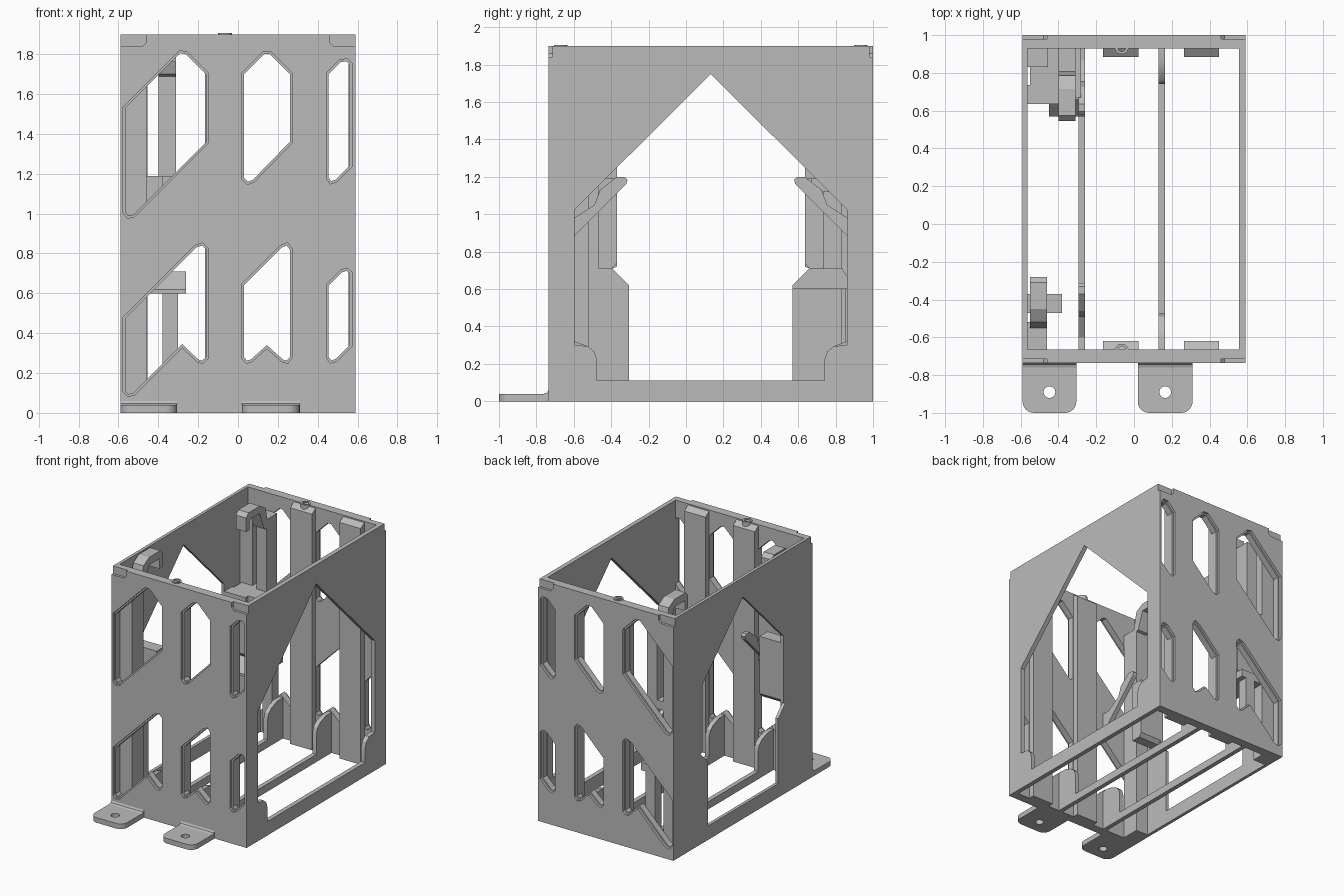
import bpy, bmesh, math
from mathutils import Matrix, Vector

if "Cube" in bpy.data.objects:
    bpy.data.objects.remove(bpy.data.objects["Cube"])

grey = bpy.data.materials.new("grey plastic")
grey.diffuse_color = (0.5, 0.5, 0.5, 1)
grey.use_nodes = True
grey.node_tree.nodes["Principled BSDF"].inputs["Base Color"].default_value = grey.diffuse_color

# Local (u, v, w) to world for a sheet facing each axis
FRAMES = {
    "x": Matrix(((0, 0, 1), (1, 0, 0), (0, 1, 0))),
    "y": Matrix(((1, 0, 0), (0, 0, -1), (0, 1, 0))),
    "z": Matrix.Identity(3),
}


def plate(name, axis, lo, hi, outline, holes=()):
    """Extruded flat outline with holes, spanning lo..hi along the axis."""
    cu = bpy.data.curves.new(name, "CURVE")
    cu.dimensions = "2D"
    cu.fill_mode = "BOTH"
    cu.extrude = (hi - lo) / 2
    for pts in (outline, *holes):
        s = cu.splines.new("POLY")
        s.points.add(len(pts) - 1)
        for p, (u, v) in zip(s.points, pts):
            p.co = (u, v, 0, 1)
        s.use_cyclic_u = True
    tmp = bpy.data.objects.new(name + "_outline", cu)
    bpy.context.collection.objects.link(tmp)
    bpy.context.view_layer.update()
    dg = bpy.context.evaluated_depsgraph_get()
    me = bpy.data.meshes.new_from_object(tmp.evaluated_get(dg))
    bpy.data.objects.remove(tmp)
    me.transform(FRAMES[axis].to_4x4())
    mid = Vector([(lo + hi) / 2 if a == axis else 0 for a in "xyz"])
    me.transform(Matrix.Translation(mid))
    bm = bmesh.new()
    bm.from_mesh(me)
    bmesh.ops.remove_doubles(bm, verts=bm.verts, dist=1e-5)
    bmesh.ops.recalc_face_normals(bm, faces=bm.faces)
    bm.to_mesh(me)
    bm.free()
    me.materials.clear()
    me.materials.append(grey)
    me.name = name
    ob = bpy.data.objects.new(name, me)
    bpy.context.collection.objects.link(ob)
    return ob


def rect(u0, u1, v0, v1):
    return [(u0, v0), (u1, v0), (u1, v1), (u0, v1)]


def box(name, x0, x1, y0, y1, z0, z1):
    return plate(name, "z", z0, z1, rect(x0, x1, y0, y1))


def circle(cx, cy, r, n=24):
    return [(cx + r * math.cos(2 * math.pi * i / n),
             cy + r * math.sin(2 * math.pi * i / n)) for i in range(n)]


def grow(pts, d):
    """Offset a clockwise outline outward by d."""
    out = []
    for i, p in enumerate(pts):
        p = Vector(p)
        a = (p - Vector(pts[i - 1])).normalized()
        b = (Vector(pts[(i + 1) % len(pts)]) - p).normalized()
        na, nb = Vector((-a.y, a.x)), Vector((-b.y, b.x))
        out.append(tuple(p + (na + nb) * d / max(1 + na.dot(nb), 0.4)))
    return out


def flip(pts):
    """Mirror a (y, z) profile from the front end to the back end."""
    return [(0.265 - y, z) for y, z in pts]


# Window outlines, clockwise in (x, z)
windows = [
    [(-.565, 1.53), (-.29, 1.805), (-.26, 1.8), (-.16, 1.7), (-.16, 1.36),
     (-.525, .995), (-.55, .99), (-.565, 1.01)],
    [(.03, 1.7), (.13, 1.8), (.16, 1.8), (.26, 1.7), (.26, 1.36),
     (.075, 1.17), (.05, 1.16), (.03, 1.18)],
    [(.455, 1.7), (.515, 1.76), (.545, 1.765), (.56, 1.75), (.56, 1.24),
     (.49, 1.17), (.468, 1.163), (.455, 1.18)],
    [(-.565, .475), (-.21, .83), (-.18, .84), (-.16, .82), (-.16, .28),
     (-.18, .262), (-.2, .268), (-.28, .345), (-.525, .1), (-.55, .095), (-.565, .11)],
    [(.03, .64), (.22, .83), (.245, .84), (.26, .82), (.26, .28), (.245, .262),
     (.225, .268), (.145, .34), (.065, .268), (.045, .262), (.03, .28)],
    [(.455, .64), (.52, .705), (.545, .713), (.56, .7), (.56, .34),
     (.49, .27), (.468, .263), (.455, .28)],
]
wide = [grow(w, 0.012) for w in windows]
full = rect(-.59, .59, 0, 1.9)
notched = [(-.59, 0), (.59, 0), (.59, 1.84), (.48, 1.84), (.46, 1.86), (.46, 1.9),
           (-.46, 1.9), (-.46, 1.86), (-.48, 1.84), (-.59, 1.84)]

# Front and back walls: outer skin with stepped window rims
plate("front_wall", "y", -.715, -.665, full, windows)
plate("front_wall_skin", "y", -.735, -.715, notched, wide)
plate("back_wall", "y", .93, .98, full, windows)
plate("back_wall_skin", "y", .98, 1.0, notched, wide)

# Side walls with gabled openings
half = [(-.475, .11), (-.475, .22), (-.49, .265), (-.525, .295), (-.595, .3), (-.595, 1.025)]
gable = half + [(.1325, 1.75)] + flip(half)[::-1]
plate("right_wall", "x", .555, .59, rect(-.665, .93, 0, 1.9), [gable])
half = [(-.305, .11), (-.305, .62), (-.395, .71), (-.37, .72), (-.37, 1.25)]
gable = half + [(.1325, 1.75)] + flip(half)[::-1]
plate("left_wall", "x", -.59, -.565, rect(-.665, .93, 0, 1.9), [gable])

# Floor strips
for name, x in (("left", -.295), ("right", .13)):
    box(name + "_floor_strip", x, x + .035, -.665, .93, 0, .06)

# Low ribs, slanted arms, inner pads and bosses at both ends
rib = [(-.665, 0), (-.475, 0), (-.475, .22), (-.49, .265), (-.525, .295), (-.595, .32), (-.665, .32)]
arm = [(-.665, .8), (-.6, .88), (-.32, 1.16), (-.313, 1.185), (-.33, 1.2), (-.37, 1.2),
       (-.46, 1.13), (-.49, 1.05), (-.6, .98), (-.665, .98)]
for end, f in (("front", lambda p: p), ("back", flip)):
    for side, x in (("left", -.295), ("right", .13)):
        plate(f"{end}_{side}_rib", "x", x, x + .035, f(rib))
    plate(f"{end}_slanted_arm", "x", -.295, -.26, f(arm))
    pad = [(-.665, .0), (-.62, .0), (-.62, 1.86), (-.665, 1.89)]
    for side, x0, x1 in (("left", -.165, .025), ("right", .265, .45)):
        plate(f"{end}_{side}_pad", "x", x0, x1, f(pad))
    y = f([(-.67, 0)])[0][0]
    plate(f"{end}_boss", "z", 1.8, 1.906, circle(-.065, y, .036), [circle(-.065, y, .022)])

# Clip mechanisms in the two left corners
hook = [(-.56, 1.68), (-.5, 1.7), (-.45, 1.84), (-.32, 1.84), (-.32, 1.76), (-.28, 1.76),
        (-.28, 1.87), (-.31, 1.9), (-.45, 1.9), (-.52, 1.86)]
plate("front_clip_hook", "x", -.55, -.46, hook)
plate("back_clip_hook", "x", -.4, -.31, flip(hook))
box("front_corner_post", -.565, -.46, -.665, -.52, 0, 1.72)
box("back_corner_post", -.565, -.455, .83, .93, 0, 1.75)
box("back_clip_post", -.4, -.31, .8, .93, 1.12, 1.76)
box("back_lower_post", -.38, -.3, .85, .93, .06, .62)
block = [(-.47, .71), (-.395, .71), (-.37, .74), (-.37, 1.19), (-.47, 1.19)]
shelf = [(-.665, .6), (-.305, .6), (-.305, .62), (-.395, .71), (-.57, .71), (-.6, .66), (-.665, .66)]
for end, f in (("front", lambda p: p), ("back", flip)):
    plate(end + "_clip_block", "x", -.565, -.38, f(block))
plate("back_clip_shelf", "x", -.45, -.26, flip(shelf))
box("back_clip_bridge", -.55, -.28, .67, .93, 1.12, 1.19)

# Mounting tabs with rounded corners, a screw hole and a fillet strip
for name, x0, x1 in (("left", -.59, -.305), ("right", .02, .31)):
    r, pts = .06, [(x1, -.735), (x0, -.735)]
    for cx, a0 in ((x0 + r, math.pi), (x1 - r, 1.5 * math.pi)):
        pts += [(cx + r * math.cos(a0 + i * math.pi / 12),
                 -1 + r + r * math.sin(a0 + i * math.pi / 12)) for i in range(7)]
    plate(name + "_mounting_tab", "z", 0, .04, pts,
          [circle((x0 + x1) / 2, -.89, .031)])
    plate(name + "_tab_fillet", "x", x0, x1,
          [(-.735, .04), (-.76, .04), (-.743, .046), (-.735, .06)])

# Smooth only the gently curved edges
for ob in bpy.context.collection.objects:
    ob.select_set(True)
    bpy.context.view_layer.objects.active = ob
bpy.ops.object.shade_smooth_by_angle(angle=math.radians(25))
